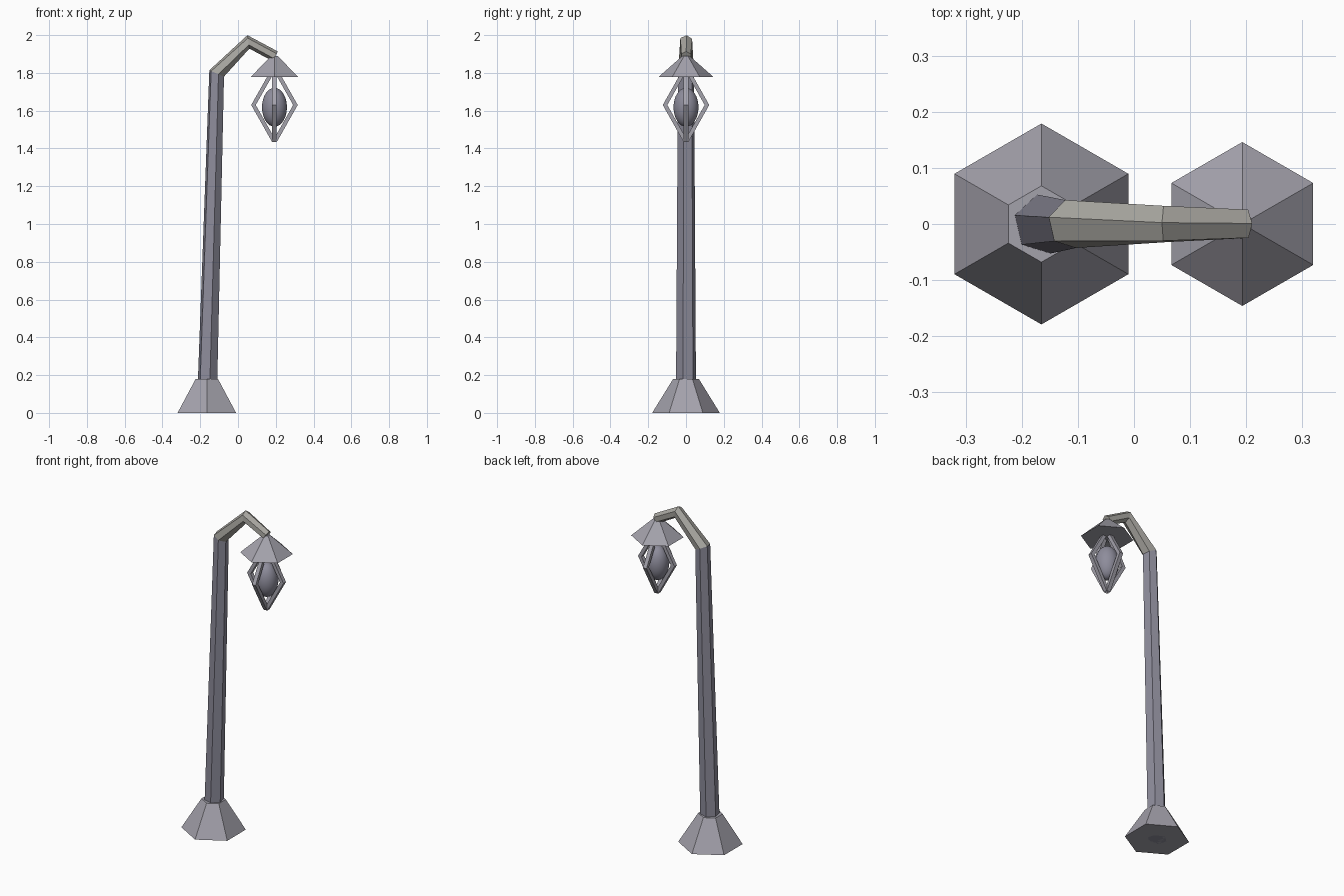
import bpy, bmesh
from math import cos, sin, pi, radians
from mathutils import Vector

if "Cube" in bpy.data.objects:
    bpy.data.objects.remove(bpy.data.objects["Cube"])


def paint(name, rgb):
    m = bpy.data.materials.new(name)
    m.diffuse_color = (*rgb, 1)
    m.use_nodes = True
    m.node_tree.nodes["Principled BSDF"].inputs["Base Color"].default_value = m.diffuse_color
    return m


SLATE = paint("slate", (0.27, 0.265, 0.33))
STONE = paint("stone", (0.37, 0.36, 0.41))
WARM = paint("warm_grey", (0.40, 0.39, 0.36))


def make(name, verts, faces, mat):
    me = bpy.data.meshes.new(name)
    bm = bmesh.new()
    vs = [bm.verts.new(v) for v in verts]
    for f in faces:
        bm.faces.new([vs[i] for i in f])
    bmesh.ops.recalc_face_normals(bm, faces=bm.faces)
    bm.to_mesh(me)
    bm.free()
    me.materials.append(mat)
    ob = bpy.data.objects.new(name, me)
    bpy.context.collection.objects.link(ob)
    return ob


def loft(name, rings, mat):
    """Skin a list of equal-length rings and cap both ends."""
    n = len(rings[0])
    faces = [(k*n + i, k*n + (i+1) % n, (k+1)*n + (i+1) % n, (k+1)*n + i)
             for k in range(len(rings) - 1) for i in range(n)]
    faces += [tuple(range(n)), tuple(range((len(rings)-1)*n, len(rings)*n))]
    return make(name, [v for r in rings for v in r], faces, mat)


def hex_ring(x, z, r, start=30):
    return [(x + r*cos(radians(start + 60*i)), r*sin(radians(start + 60*i)), z)
            for i in range(6)]


# Flared hexagonal foot
loft("base", [hex_ring(-0.165, 0, 0.179), hex_ring(-0.165, 0.18, 0.068)], STONE)

# Leaning post with bent arm: one tapered six-sided tube (x, z, radius, turn)
path = [(-0.166, 0.0, 0.055, 43), (-0.113, 1.797, 0.044, 44),
        (0.055, 1.964, 0.036, 56), (0.197, 1.888, 0.029, 58)]
pts = [Vector((x, 0, z)) for x, z, r, a in path]
rings = []
for i, p in enumerate(pts):
    a = (p - pts[i-1]).normalized() if i else Vector()
    b = (pts[i+1] - p).normalized() if i < len(pts) - 1 else Vector()
    t = (a + b).normalized() if i else Vector((0, 0, 1))
    v, u = Vector((t.z, 0, -t.x)), Vector((0, 1, 0))
    r, turn = path[i][2:]
    rings.append([p + r * (v*cos(radians(turn + 60*k)) + u*sin(radians(turn + 60*k)))
                  for k in range(6)])
post = loft("post", rings, SLATE)
post.data.materials.append(WARM)
for f in post.data.polygons:          # arm is a warmer, lighter grey
    if f.center.z > 1.82:
        f.material_index = 1

# Lamp shade
LX = 0.193
loft("shade", [hex_ring(LX, 1.778, 0.146), hex_ring(LX, 1.89, 0.019)], STONE)

# Four bent bars forming the diamond cage
section = [(0.013, 1.825), (0.123, 1.63), (0.013, 1.435),
           (0.0, 1.455), (0.099, 1.63), (0.0, 1.805)]
for q in range(4):
    c, s = cos(q*pi/2), sin(q*pi/2)
    sides = [[(LX + r*c - w*s, r*s + w*c, z) for r, z in section] for w in (-0.012, 0.012)]
    n = len(section)
    faces = [(i, (i+1) % n, n + (i+1) % n, n + i) for i in range(n)]
    for o in (0, n):
        faces += [(o, o+1, o+4, o+5), (o+1, o+2, o+3, o+4)]
    make("cage_bar_%d" % (q + 1), sides[0] + sides[1], faces, STONE)

# Smooth egg-shaped bulb
bpy.ops.mesh.primitive_uv_sphere_add(segments=32, ring_count=16, location=(LX, 0, 1.618))
bulb = bpy.context.object
bulb.name = "bulb"
bulb.scale = (0.066, 0.066, 0.103)
bulb.data.materials.append(SLATE)
bpy.ops.object.shade_smooth()
